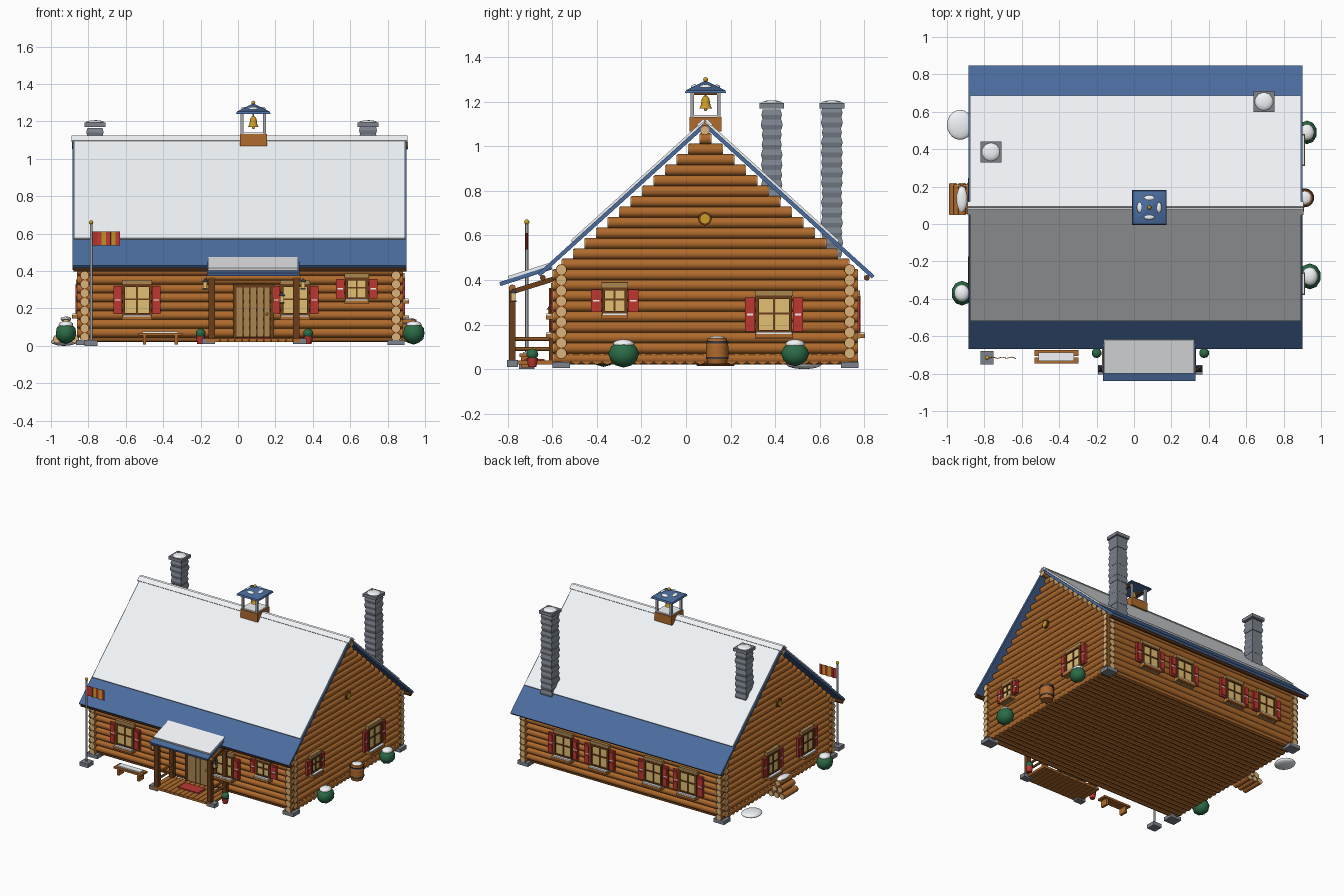
import bpy, bmesh, math, random
from mathutils import Vector as V, Matrix as M

if "Cube" in bpy.data.objects:
    bpy.data.objects.remove(bpy.data.objects["Cube"])

random.seed(3)
PAL = dict(log='AE6A30', end='D9B27C', dark='6B4020', tan='A98552', blue='4C6C9C', snow='F2F5F8',
           stone='7C828C', glass='E0BE72', red='BC3A34', green='2F6B48', gold='CC9C2C', steel='A4A7AA',
           iron='3A3C42')
MATS, PARTS = {}, {}

def mat(c):
    if c not in MATS:
        MATS[c] = bpy.data.materials.new(c)
        rgb = [(int(PAL[c][i:i + 2], 16) / 255) ** 2.2 for i in (0, 2, 4)]
        MATS[c].diffuse_color = (*rgb, 1)
    return MATS[c]

def part(name, c):
    return PARTS.setdefault(name, (bmesh.new(), c))[0]

def box(b, c, s, rot=None):
    m = M.Translation(c) @ (rot or M()) @ M.Diagonal((*s, 1))
    bmesh.ops.create_cube(b, size=1, matrix=m)

def cyl(b, p, q, r, r2=None, n=10, twist=0):
    p, q = V(p), V(q)
    m = M.Translation((p + q) / 2) @ (q - p).to_track_quat('Z', 'Y').to_matrix().to_4x4() @ M.Rotation(twist, 4, 'Z')
    bmesh.ops.create_cone(b, cap_ends=True, segments=n, radius1=r, radius2=r if r2 is None else r2,
                          depth=(q - p).length, matrix=m)

def ball(b, c, s, sub=2):
    bmesh.ops.create_icosphere(b, subdivisions=sub, radius=1, matrix=M.Translation(c) @ M.Diagonal((*s, 1)))

def slab(b, a, c, t, x0, x1):
    # sloped plank: a-c is its lower line in the y/z plane, t its thickness
    a, c = V(a), V(c)
    d = (c - a).normalized()
    n = V((-d.y, d.x)) * (1 if d.x > 0 else -1) * t
    rings = [[b.verts.new((x, *p)) for p in (a, c, c + n, a + n)] for x in (x0, x1)]
    b.faces.new(rings[0]); b.faces.new(rings[1][::-1])
    for i in range(4):
        j = (i + 1) % 4
        b.faces.new((rings[0][i], rings[0][j], rings[1][j], rings[1][i]))

def log(name, p, q, r, colour='log'):
    # log with pale cut ends
    cyl(part(name, colour), p, q, r)
    p, q = V(p), V(q)
    d = (q - p).normalized() * 0.003
    cyl(part(name + '_cut_ends', 'end'), p - d, p + d, r * 0.85)
    cyl(part(name + '_cut_ends', 'end'), q - d, q + d, r * 0.85)

# log walls, gables and floor
XL, XR, YF, YB, YC, R, P = -0.82, 0.845, -0.56, 0.735, 0.0875, 0.0255, 0.047
for k in range(9):
    z = 0.07 + k * P
    for y in (YF, YB):
        log('long_wall_logs', (-0.858, y, z), (0.88, y, z), R)
for k in range(22):
    z = 0.047 + k * P
    h = 0.683 if z < 0.44 else (1.075 - z - 0.02) / 0.91
    if h > 0.02:
        for x in (XL, XR):
            log('gable_wall_logs', (x, YC - h, z), (x, YC + h, z), R)
for i in range(28):
    y = YF + 0.02 + i * 0.0465
    cyl(part('floor_logs', 'log'), (-0.84, y, 0.044), (0.865, y, 0.044), 0.0245, n=8)
for x in (XL, XR):
    for y in (YF, YB):
        box(part('corner_stones', 'stone'), (x, y, 0.018), (0.09, 0.08, 0.028))
log('ridge_log', (-0.885, 0.085, 1.072), (0.905, 0.085, 1.072), 0.022)
for y in (-0.643, 0.812):
    cyl(part('eave_rails', 'dark'), (-0.88, y, 0.41), (0.9, y, 0.41), 0.013, n=8)
for s in (-1, 1):
    x = XR + 0.024 if s > 0 else XL - 0.024
    cyl(part('gable_medallion_rim', 'dark'), (x, 0.085, 0.675), (x + s * 0.012, 0.085, 0.675), 0.03, n=16)
    cyl(part('gable_medallion', 'gold'), (x, 0.085, 0.675), (x + s * 0.016, 0.085, 0.675), 0.021, n=16)

# main roof with snow blanket
RZ = 1.085
for s, e in ((-1, 0.74), (1, 0.75)):
    def at(d, up=0):
        return (0.085 + s * d, RZ - 0.905 * d + up)
    slab(part('roof', 'blue'), at(e), at(0), 0.018, -0.885, 0.9)
    slab(part('roof_snow', 'snow'), at(0.595, 0.022), at(0, 0.022), 0.012, -0.877, 0.892)
    slab(part('ridge_snow', 'snow'), at(0.028, 0.03), at(0, 0.03), 0.012, -0.89, 0.905)

# chimneys of stacked stone courses
for x, y, z0 in ((-0.765, 0.385, 0.76), (0.695, 0.655, 0.50)):
    st, n = part('chimneys', 'stone'), round((1.17 - z0) / 0.045)
    for i in range(n):
        z, r = z0 + i * 0.045, 0.067 + random.uniform(-0.004, 0.004)
        cyl(st, (x, y, z), (x, y, z + 0.022), r - 0.008, r, 4, math.pi / 4)
        cyl(st, (x, y, z + 0.022), (x, y, z + 0.045), r, r - 0.008, 4, math.pi / 4)
    box(st, (x, y, 1.183), (0.112, 0.112, 0.024))
    ball(part('chimney_snow', 'snow'), (x, y, 1.194), (0.05, 0.05, 0.013))

# bell tower
bx, by = 0.082, 0.088
box(part('bell_base', 'log'), (bx, by, 1.1), (0.145, 0.145, 0.065))
box(part('bell_base_snow', 'snow'), (bx, by, 1.136), (0.13, 0.13, 0.01))
for i in (-1, 1):
    for j in (-1, 1):
        box(part('bell_posts', 'steel'), (bx + i * 0.06, by + j * 0.06, 1.19), (0.016, 0.016, 0.115))
    box(part('bell_beams', 'dark'), (bx + i * 0.06, by, 1.237), (0.014, 0.13, 0.012))
cyl(part('bell_roof', 'blue'), (bx, by, 1.24), (bx, by, 1.252), 0.131, 0.125, 4, math.pi / 4)
cyl(part('bell_roof', 'blue'), (bx, by, 1.252), (bx, by, 1.292), 0.125, 0.012, 4, math.pi / 4)
for i, j in ((1, 0), (-1, 0), (0, 1), (0, -1)):
    ball(part('bell_roof_snow', 'snow'), (bx + i * 0.05, by + j * 0.05, 1.268),
         (0.016 + 0.014 * abs(j), 0.016 + 0.014 * abs(i), 0.01))
ball(part('bell_finial', 'gold'), (bx, by, 1.3), (0.011,) * 3)
bell = part('bell', 'gold')
for z0, z1, r0, r1 in ((1.17, 1.183, 0.029, 0.022), (1.183, 1.215, 0.022, 0.017), (1.215, 1.226, 0.017, 0.008),
                       (1.226, 1.245, 0.004, 0.004)):
    cyl(bell, (bx, by, z0), (bx, by, z1), r0, r1, 14)
ball(bell, (bx, by, 1.166), (0.008,) * 3)

# windows with shutters, lintel, sill and snow
def window(o, u, w, h):
    u = V(u); n = V((u.y, -u.x, 0)); o = V(o)
    def lb(name, c, d, s):
        size = [abs(u[i]) * s[0] + abs(n[i]) * s[1] + (s[2] if i == 2 else 0) for i in range(3)]
        box(part(name, c), o + u * d[0] + n * d[1] + V((0, 0, d[2])), size)
    lb('window_glass', 'glass', (0, 0.002, 0), (w, 0.02, h))
    for s in (-1, 1):
        lb('window_frames', 'dark', (s * w / 2, 0.007, 0), (0.014, 0.03, h + 0.014))
        lb('window_frames', 'dark', (0, 0.007, s * h / 2), (w, 0.03, 0.014))
        lb('window_trim', 'tan', (0, 0.006, s * (h / 2 + 0.018)), (w + 0.02, 0.026, 0.024))
        d = s * (w / 2 + 0.033)
        lb('shutters', 'red', (d, 0.009, 0), (0.046, 0.016, h * 0.98))
        lb('shutter_bars', 'snow', (d, 0.016, 0), (0.028, 0.006, 0.007))
        for t in (-1, 1):
            lb('shutter_panels', 'red', (d, 0.018, t * h * 0.25), (0.032, 0.008, h * 0.32))
    lb('window_mullions', 'dark', (0, 0.012, 0), (0.009, 0.012, h))
    lb('window_mullions', 'dark', (0, 0.012, 0.005), (w, 0.012, 0.009))
    lb('window_sills', 'log', (0, 0.02, -h / 2 - 0.02), (w + 0.02, 0.045, 0.018))
    lb('sill_snow', 'snow', (0, 0.02, -h / 2 - 0.007), (w + 0.01, 0.04, 0.01))

for x, z, w, h in ((-0.54, 0.245, 0.14, 0.155), (0.305, 0.245, 0.14, 0.155), (0.635, 0.305, 0.11, 0.105)):
    window((x, -0.587, z), (1, 0, 0), w, h)
for x in (0.5, 0.19, -0.265, -0.56):
    window((x, 0.762, 0.245), (-1, 0, 0), 0.14, 0.155)
window((0.871, -0.32, 0.307), (0, 1, 0), 0.1, 0.105)
window((0.871, 0.395, 0.245), (0, 1, 0), 0.15, 0.155)
for y in (0.17, -0.25):
    window((-0.846, y, 0.25), (0, -1, 0), 0.13, 0.15)

# plank door
for i in range(5):
    box(part('door_planks', 'tan'), (0.009 + i * 0.0365, -0.59, 0.18), (0.034, 0.025, 0.265))
for x in (-0.018, 0.183):
    box(part('door_frame', 'dark'), (x, -0.59, 0.185), (0.018, 0.034, 0.285))
box(part('door_frame', 'dark'), (0.0825, -0.59, 0.322), (0.22, 0.034, 0.018))
ball(part('door_knob', 'gold'), (0.155, -0.608, 0.17), (0.008,) * 3, 1)

# porch: deck, mat, posts, rails, roof
for i in range(13):
    box(part('porch_deck', 'log'), (-0.152 + i * 0.0387, -0.695, 0.03), (0.036, 0.22, 0.018))
box(part('door_mat', 'red'), (0.083, -0.68, 0.042), (0.17, 0.09, 0.008))
def lantern(x, y, z):
    box(part('lantern_glow', 'glass'), (x, y, z), (0.02, 0.02, 0.034))
    box(part('lantern_frames', 'iron'), (x, y, z - 0.02), (0.028, 0.028, 0.007))
    cyl(part('lantern_frames', 'iron'), (x, y, z + 0.017), (x, y, z + 0.035), 0.024, 0.005, 4, math.pi / 4)
for x, s in ((-0.14, -1), (0.312, 1)):
    for y in (-0.78, -0.6):
        box(part('porch_posts', 'dark'), (x, y, 0.2), (0.034, 0.03, 0.33))
    box(part('porch_side_beams', 'dark'), (x, -0.69, 0.375), (0.026, 0.2, 0.022), M.Rotation(0.3, 4, 'X'))
    for z in (0.09, 0.135):
        cyl(part('porch_rails', 'log'), (x, -0.77, z), (x, -0.6, z), 0.009, n=8)
    box(part('post_stones', 'stone'), (x + s * 0.018, -0.78, 0.025), (0.07, 0.05, 0.03))
    lantern(x + s * 0.036, -0.775, 0.325)
cyl(part('porch_front_beam', 'log'), (-0.17, -0.78, 0.365), (0.335, -0.78, 0.365), 0.015)
slab(part('porch_roof', 'blue'), (-0.833, 0.373), (-0.6, 0.448), 0.018, -0.165, 0.328)
slab(part('porch_roof_snow', 'snow'), (-0.795, 0.404), (-0.615, 0.462), 0.014, -0.16, 0.322)
lantern(0.235, -0.61, 0.25)

# potted shrubs beside the porch
for x in (-0.2, 0.375):
    cyl(part('shrub_pots', 'red'), (x, -0.69, 0.01), (x, -0.69, 0.05), 0.018, 0.026, 12)
    ball(part('potted_shrubs', 'green'), (x, -0.69, 0.067), (0.027, 0.027, 0.026))

# bench
for y in (-0.73, -0.69):
    box(part('bench', 'log'), (-0.415, y, 0.062), (0.235, 0.034, 0.014))
for x in (-0.5, -0.33):
    box(part('bench', 'log'), (x, -0.71, 0.032), (0.018, 0.06, 0.05))
box(part('bench_snow', 'snow'), (-0.415, -0.71, 0.073), (0.19, 0.045, 0.009))

# flagpole with striped flag
fx, fy = -0.785, -0.715
box(part('flagpole_base', 'stone'), (fx, fy, 0.015), (0.07, 0.07, 0.03))
cyl(part('flagpole', 'steel'), (fx, fy, 0.02), (fx, fy, 0.655), 0.007)
ball(part('flagpole_ball', 'gold'), (fx, fy, 0.66), (0.012,) * 3)
for i in range(6):
    a = 0.3 * (-1) ** i
    c = 'gold' if i in (2, 4) else 'red'
    box(part('flag_' + c, c), (fx + 0.019 + i * 0.0245, fy, 0.574), (0.0256, 0.004, 0.075), M.Rotation(a, 4, 'Z'))

# bushes, barrel, woodpile, snow drift
for x, y, r in ((0.94, -0.28, 0.063), (0.925, 0.49, 0.057), (-0.92, -0.37, 0.06)):
    ball(part('bushes', 'green'), (x, y, 0.068), (0.95 * r, 1.1 * r, r * 0.97))
    ball(part('bush_snow', 'snow'), (x, y, 0.112), (r * 0.68, r * 0.78, 0.022))
for z0, z1, r0, r1 in ((0.022, 0.055, 0.042, 0.05), (0.055, 0.105, 0.05, 0.05), (0.105, 0.14, 0.05, 0.042)):
    cyl(part('barrel', 'log'), (0.913, 0.14, z0), (0.913, 0.14, z1), r0, r1, 14)
for z in (0.045, 0.115):
    cyl(part('barrel_hoops', 'iron'), (0.913, 0.14, z), (0.913, 0.14, z + 0.01), 0.051, n=14)
ball(part('barrel_snow', 'snow'), (0.913, 0.14, 0.14), (0.036, 0.036, 0.009))
for row, cnt in enumerate((3, 2, 1)):
    for i in range(cnt):
        x, z = -0.967 + row * 0.024 + i * 0.047, 0.036 + row * 0.042
        log('woodpile', (x, 0.05 + 0.006 * i, z), (x, 0.215 - 0.008 * row, z), 0.023)
ball(part('woodpile_snow', 'snow'), (-0.92, 0.133, 0.143), (0.03, 0.07, 0.014))
ball(part('snow_drift', 'snow'), (-0.93, 0.53, 0.022), (0.07, 0.08, 0.022), 3)

# turn every part into an object, smooth except across sharp edges
for name, (b, c) in PARTS.items():
    bmesh.ops.recalc_face_normals(b, faces=b.faces)
    for f in b.faces:
        f.smooth = True
    for e in b.edges:
        e.smooth = e.calc_face_angle(0) < math.radians(42)
    me = bpy.data.meshes.new(name)
    b.to_mesh(me)
    b.free()
    me.materials.append(mat(c))
    bpy.context.collection.objects.link(bpy.data.objects.new(name, me))

for m in bpy.data.materials:
    if m.users and not m.is_grease_pencil:
        m.use_nodes = True
        m.node_tree.nodes["Principled BSDF"].inputs["Base Color"].default_value = m.diffuse_color
